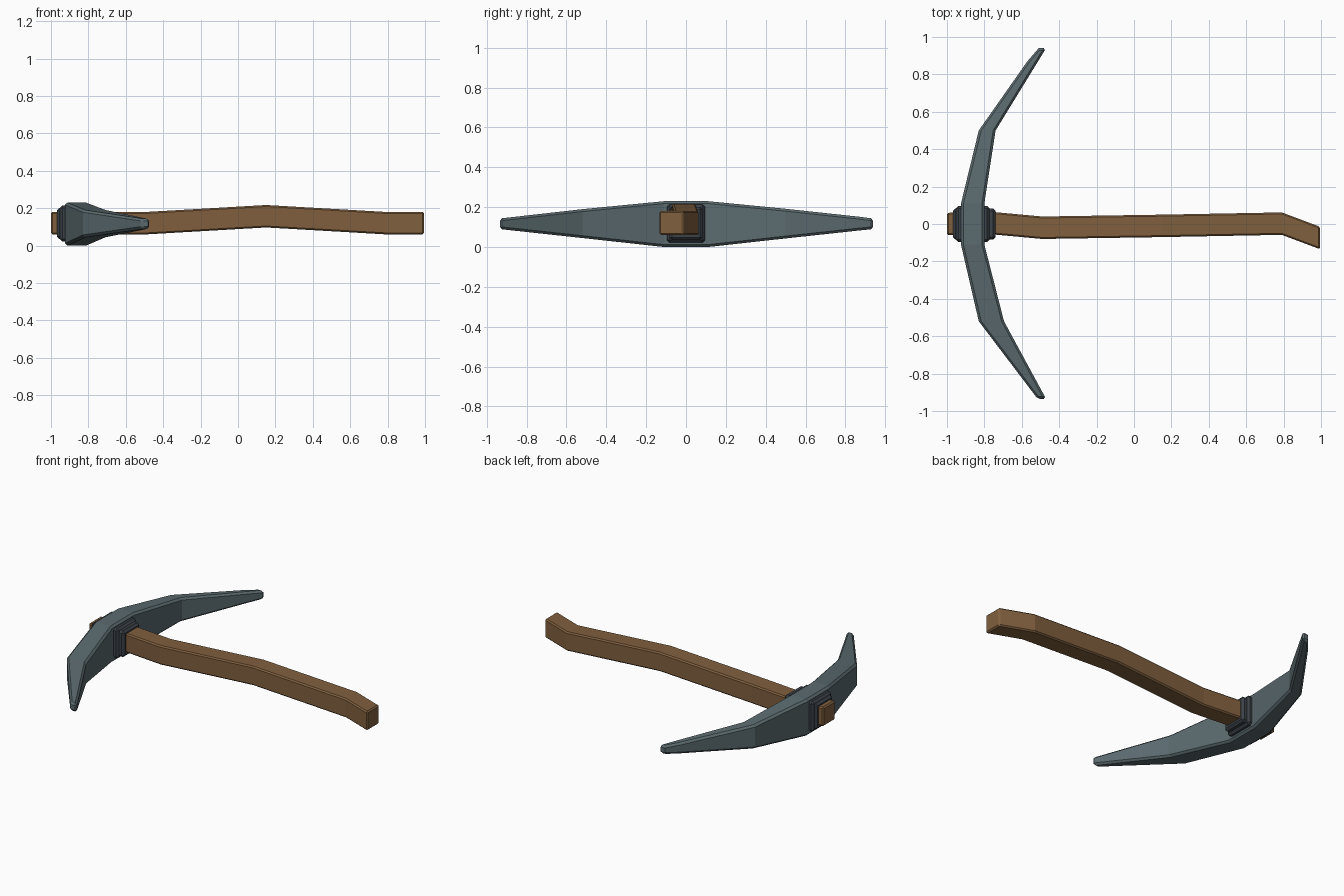
import bpy, bmesh

if "Cube" in bpy.data.objects:
    bpy.data.objects.remove(bpy.data.objects["Cube"])


def material(name, rgb):
    m = bpy.data.materials.new(name)
    m.diffuse_color = (*rgb, 1)
    m.use_nodes = True
    m.node_tree.nodes["Principled BSDF"].inputs["Base Color"].default_value = m.diffuse_color
    return m


WOOD = material("brown wood", (0.215, 0.115, 0.048))
STEEL = material("blue grey steel", (0.105, 0.145, 0.16))
COLLAR = material("dark steel", (0.045, 0.055, 0.066))


def loft(name, sections, mat, bevel):
    """Skin a chain of four-cornered sections, cap the ends and soften the edges."""
    bm = bmesh.new()
    rings = [[bm.verts.new(p) for p in s] for s in sections]
    for a, b in zip(rings, rings[1:]):
        for i in range(4):
            j = (i + 1) % 4
            bm.faces.new((a[i], a[j], b[j], b[i]))
    bm.faces.new(rings[0])
    bm.faces.new(rings[-1])
    bmesh.ops.recalc_face_normals(bm, faces=bm.faces[:])
    me = bpy.data.meshes.new(name)
    bm.to_mesh(me)
    bm.free()
    me.materials.append(mat)
    ob = bpy.data.objects.new(name, me)
    bpy.context.collection.objects.link(ob)
    mod = ob.modifiers.new("soft edges", 'BEVEL')
    mod.width = bevel
    mod.segments = 1
    mod.limit_method = 'ANGLE'
    mod.angle_limit = 0.9
    return ob


def x_section(x, y, z, h):
    return [(x, y - h, z - h), (x, y + h, z - h), (x, y + h, z + h), (x, y - h, z + h)]


def y_section(y, x0, x1, z0, z1):
    return [(x0, y, z0), (x1, y, z0), (x1, y, z1), (x0, y, z1)]


# Bent wooden handle: x, y centre, z centre
path = [(-1.0, 0, 0.12), (-0.74, 0.003, 0.12), (-0.49, -0.02, 0.12),
        (0.15, -0.01, 0.157), (0.79, 0.002, 0.12), (0.995, -0.075, 0.12)]
loft("handle", [x_section(*p, 0.06) for p in path], WOOD, 0.008)

# Curved double-pointed head: y, outer x, inner x, bottom z, top z
head = [(-0.935, -0.515, -0.47, 0.09, 0.143), (-0.52, -0.83, -0.695, 0.045, 0.19),
        (-0.11, -0.925, -0.80, 0.0, 0.23), (0.11, -0.925, -0.80, 0.0, 0.23),
        (0.50, -0.83, -0.74, 0.043, 0.192), (0.87, -0.57, -0.513, 0.083, 0.152),
        (0.94, -0.51, -0.47, 0.09, 0.143)]
loft("pick_head", [y_section(*s) for s in head], STEEL, 0.012)

# Stepped collar around the handle
for name, x0, x1, h in (("collar_wide", -0.952, -0.772, 0.096),
                        ("collar_narrow", -0.968, -0.74, 0.083)):
    loft(name, [x_section(x, 0, 0.118, h) for x in (x0, x1)], COLLAR, 0.013)
